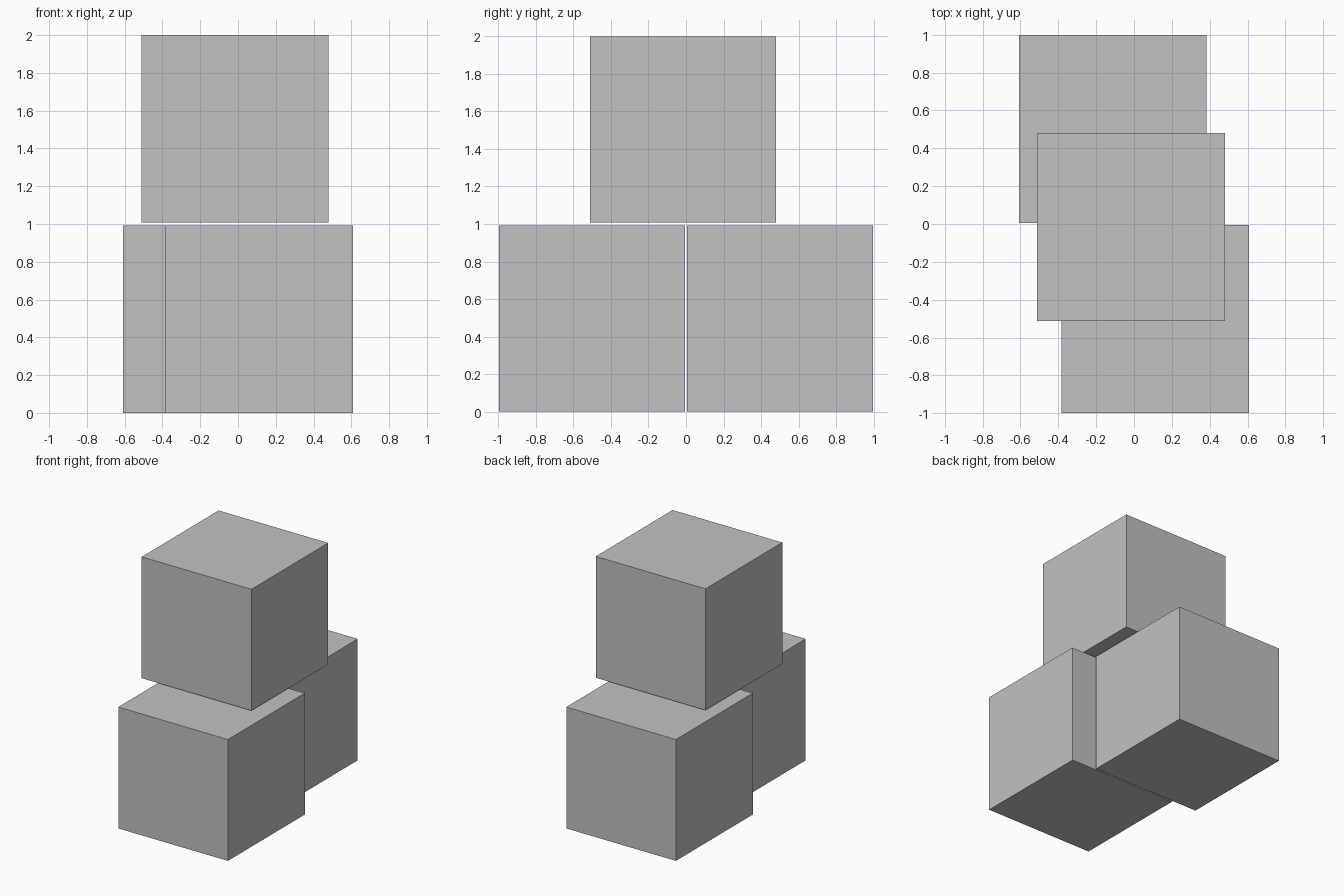
import bpy

if "Cube" in bpy.data.objects:
    bpy.data.objects.remove(bpy.data.objects["Cube"])

SIZE = 0.992  # edge length of every block

# Single plain grey
grey = bpy.data.materials.new("light grey")
grey.diffuse_color = (0.54, 0.54, 0.54, 1.0)
grey.use_nodes = True
grey.node_tree.nodes["Principled BSDF"].inputs["Base Color"].default_value = grey.diffuse_color


def block(name, x, y, z):
    """Cube centred on x, y with its underside at z."""
    bpy.ops.mesh.primitive_cube_add(size=SIZE, location=(x, y, z + SIZE / 2))
    obj = bpy.context.object
    obj.name = name
    obj.data.materials.append(grey)


# Two staggered lower blocks, separated by a hairline gap
block("front_lower_block", 0.112, -0.502, 0.0)
block("back_lower_block", -0.112, 0.502, 0.0)

# Upper block bridging the pair, floating just above them
block("upper_block", -0.016, -0.016, 2.0 - SIZE)
